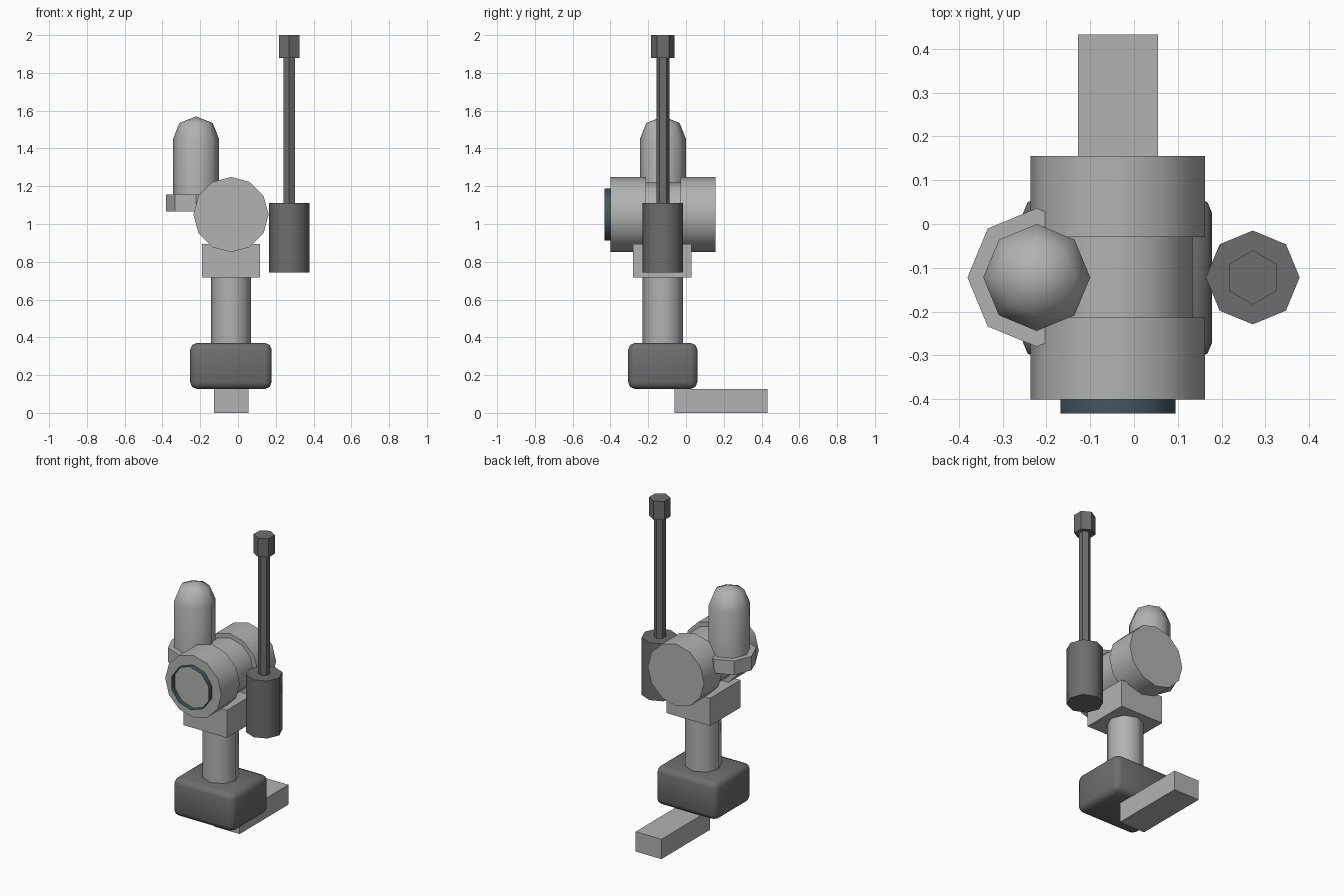
import bpy, bmesh, math
from mathutils import Matrix, Vector

if "Cube" in bpy.data.objects:
    bpy.data.objects.remove(bpy.data.objects["Cube"])


def material(name, rgb):
    m = bpy.data.materials.new(name)
    m.diffuse_color = (*rgb, 1)
    m.use_nodes = True
    m.node_tree.nodes["Principled BSDF"].inputs["Base Color"].default_value = m.diffuse_color
    return m


LIGHT = material("light grey", (0.44, 0.45, 0.44))
DARK = material("dark grey", (0.155, 0.155, 0.16))
SLATE = material("slate blue", (0.06, 0.09, 0.115))


def finish(name, bm, mat, smooth):
    mesh = bpy.data.meshes.new(name)
    bm.to_mesh(mesh)
    bm.free()
    mesh.materials.append(mat)
    obj = bpy.data.objects.new(name, mesh)
    bpy.context.collection.objects.link(obj)
    if smooth:
        bpy.ops.object.select_all(action='DESELECT')
        obj.select_set(True)
        bpy.context.view_layer.objects.active = obj
        bpy.ops.object.shade_smooth_by_angle(angle=math.radians(smooth))
    return obj


def box(name, lo, hi, mat, bevel=0):
    lo, hi = Vector(lo), Vector(hi)
    bm = bmesh.new()
    bmesh.ops.create_cube(bm, size=1)
    bmesh.ops.scale(bm, vec=hi - lo, verts=bm.verts)
    bmesh.ops.translate(bm, vec=(lo + hi) / 2, verts=bm.verts)
    if bevel:
        bmesh.ops.bevel(bm, geom=bm.edges[:], offset=bevel, segments=2,
                        profile=0.5, affect='EDGES')
    return finish(name, bm, mat, 50 if bevel else 0)


def lathe(name, centre, profile, sides, mat, smooth=0, along_y=False, capped=True):
    """Revolve (radius, height) points; first corner of each ring lies on +y."""
    bm = bmesh.new()
    rings = []
    for r, h in profile:
        if r == 0:
            rings.append([bm.verts.new((0, 0, h))] * sides)
        else:
            rings.append([bm.verts.new((-r * math.sin(math.tau * i / sides),
                                        r * math.cos(math.tau * i / sides), h))
                          for i in range(sides)])
    for a, b in zip(rings, rings[1:]):
        for i in range(sides):
            j = (i + 1) % sides
            quad = [a[i], a[j], b[j], b[i]]
            bm.faces.new(list(dict.fromkeys(quad)))
    if capped:
        for ring, point in ((rings[0], profile[0]), (rings[-1], profile[-1])):
            if point[0] > 0:
                bm.faces.new(ring)
    bmesh.ops.recalc_face_normals(bm, faces=bm.faces)
    turn = Matrix.Rotation(math.radians(90), 4, 'X') if along_y else Matrix()
    bm.transform(Matrix.Translation(centre) @ turn)
    return finish(name, bm, mat, smooth)


CX, CY = -0.037, -0.122      # main axis of the post

# Foot, padded block, post and saddle
box("foot_bar", (-0.128, -0.062, 0), (0.055, 0.432, 0.127), LIGHT)
box("padded_block", (-0.253, -0.306, 0.127), (0.178, 0.06, 0.37), DARK, 0.035)
lathe("post", (CX, CY, 0), [(0.107, 0.36), (0.107, 0.716)], 8, LIGHT, 50)
box("saddle", (-0.19, -0.28, 0.716), (0.117, 0.028, 0.893), LIGHT)

# Horizontal drum with a narrower waist (heights run towards -y)
lathe("drum", (CX, 0, 1.05),
      [(0.199, -0.155), (0.199, 0.03), (0.17, 0.03), (0.17, 0.213),
       (0.199, 0.213), (0.199, 0.40)], 12, LIGHT, 50, along_y=True)
lathe("lens_rim", (CX, 0, 1.05), [(0.138, 0.40), (0.138, 0.432)], 10, SLATE, 50,
      along_y=True, capped=False)

# Domed canister and its collar on the left
R = 0.122
lathe("domed_canister", (-0.222, -0.122, 0),
      [(R, 1.10), (R, 1.45), (R * 0.72, 1.535), (0, 1.57)], 8, LIGHT, 55)
lathe("canister_collar", (-0.222, -0.122, 0), [(0.158, 1.066), (0.158, 1.156)], 8, LIGHT)

# Antenna on the right
for name, r, z0, z1, sides, smooth in (("antenna_base", 0.107, 0.742, 1.11, 8, 50),
                                       ("antenna_rod", 0.035, 1.10, 1.88, 6, 0),
                                       ("antenna_tip", 0.062, 1.88, 2.0, 6, 0)):
    lathe(name, (0.271, -0.122, 0), [(r, z0), (r, z1)], sides, DARK, smooth)
